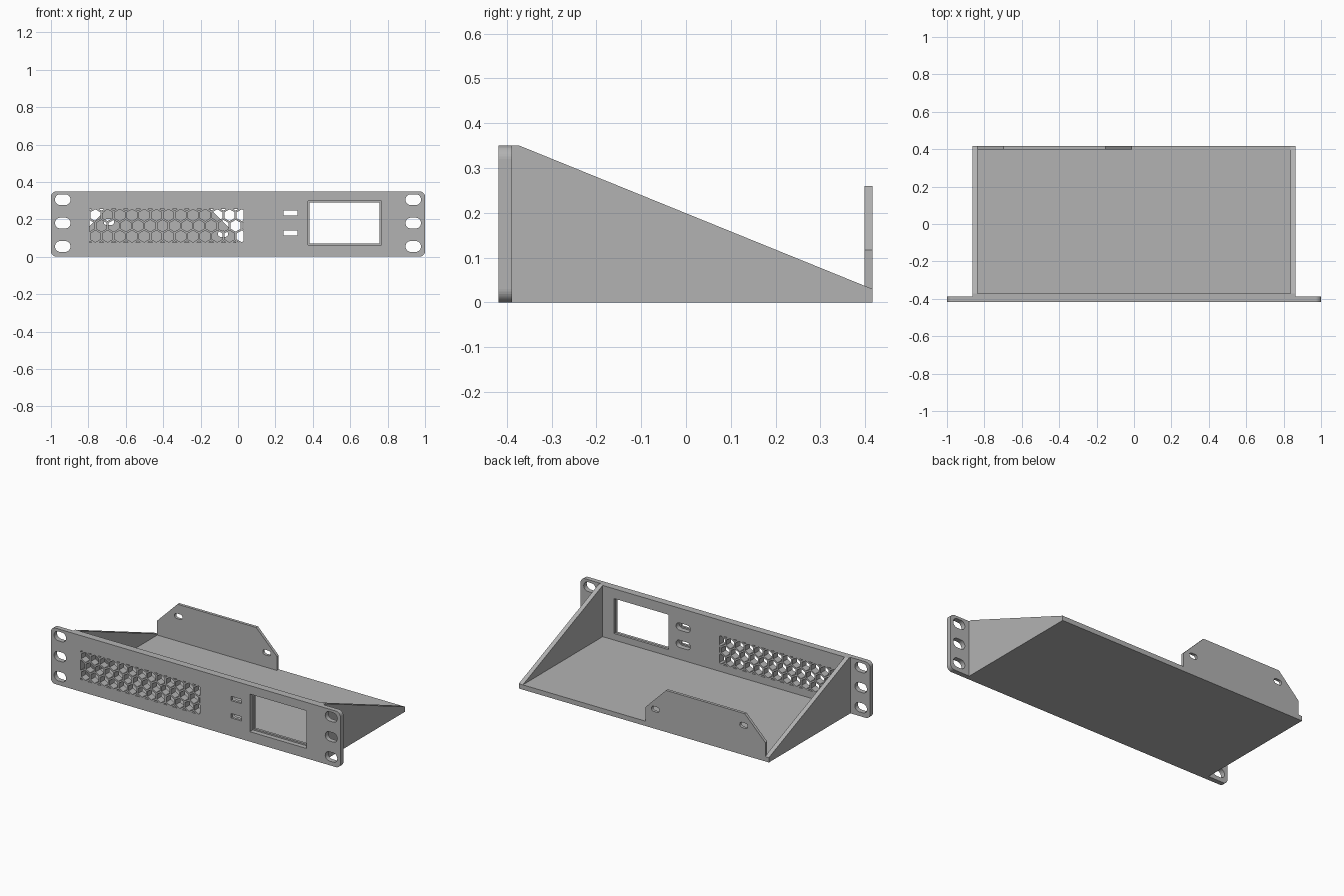
import bpy, bmesh, math
from mathutils import Vector

if "Cube" in bpy.data.objects:
    bpy.data.objects.remove(bpy.data.objects["Cube"], do_unlink=True)

grey = bpy.data.materials.new("plain grey")
grey.use_nodes = True
grey.diffuse_color = (0.45, 0.45, 0.45, 1)
grey.node_tree.nodes["Principled BSDF"].inputs["Base Color"].default_value = grey.diffuse_color

FRONT, EAR_BACK, INNER, BACK = -0.418, -0.388, -0.372, 0.416
OUT, IN, FLOOR, TOP = 0.864, 0.836, 0.03, 0.35


def prism(name, outlines, start, end, axis="y"):
    """Extrude one or more closed outlines along x or y."""
    bm = bmesh.new()
    for outline in outlines:
        if axis == "y":
            points = [Vector((a, start, b)) for a, b in outline]
            push = Vector((0, end - start, 0))
        else:
            points = [Vector((start, a, b)) for a, b in outline]
            push = Vector((end - start, 0, 0))
        face = bm.faces.new([bm.verts.new(p) for p in points])
        cap = bmesh.ops.extrude_face_region(bm, geom=[face], use_keep_orig=True)["geom"]
        bmesh.ops.translate(bm, vec=push, verts=[g for g in cap if isinstance(g, bmesh.types.BMVert)])
    bmesh.ops.recalc_face_normals(bm, faces=bm.faces)
    mesh = bpy.data.meshes.new(name)
    bm.to_mesh(mesh)
    bm.free()
    mesh.materials.append(grey)
    obj = bpy.data.objects.new(name, mesh)
    bpy.context.collection.objects.link(obj)
    return obj


def rect(x0, x1, z0, z1):
    return [(x0, z0), (x1, z0), (x1, z1), (x0, z1)]


def rounded(cx, cz, w, h, r, steps=8):
    """Rounded rectangle; a slot when r is half the height."""
    pts = []
    for i, (sx, sz) in enumerate([(1, 1), (-1, 1), (-1, -1), (1, -1)]):
        for k in range(steps + 1):
            a = (i + k / steps) * math.pi / 2
            pts.append((cx + sx * (w / 2 - r) + r * math.cos(a),
                        cz + sz * (h / 2 - r) + r * math.sin(a)))
    return pts


def slot(cx, cz, w, h):
    return rounded(cx, cz, w, h, h / 2 - 0.0005)


def boolean(obj, tool, operation="DIFFERENCE"):
    tool.hide_render = True
    mod = obj.modifiers.new("bool", "BOOLEAN")
    mod.operation, mod.solver, mod.object = operation, "EXACT", tool
    bpy.context.view_layer.update()
    result = bpy.data.meshes.new_from_object(obj.evaluated_get(bpy.context.evaluated_depsgraph_get()))
    obj.modifiers.clear()
    obj.data = result
    bpy.data.objects.remove(tool, do_unlink=True)


# Front panel with ears, thickened between the side walls
panel = prism("front_panel", [rounded(0, TOP / 2, 2, TOP, 0.03)], FRONT, EAR_BACK)
boolean(panel, prism("backing", [rect(-IN, IN, 0, TOP)], EAR_BACK - 0.01, INNER), "UNION")

# Ear slots, vent opening, stepped window and stepped connector slots
vent = (-0.795, 0.03, 0.075, 0.255)
ears = [slot(s * 0.937, z, 0.083, 0.058) for s in (-1, 1) for z in (0.055, 0.18, 0.305)]
ports = (0.127, 0.235)
cuts = [
    (ears + [rect(*vent), rect(0.383, 0.757, 0.071, 0.289)], FRONT - 0.1, INNER + 0.1),
    ([rect(0.374, 0.766, 0.062, 0.297)], FRONT - 0.1, EAR_BACK),
    ([rect(0.243, 0.317, z - 0.0135, z + 0.0135) for z in ports], FRONT - 0.1, INNER + 0.1),
    ([slot(0.28, z, 0.098, 0.045) for z in ports], FRONT + 0.015, INNER + 0.1),
]
for outlines, y0, y1 in cuts:
    boolean(panel, prism("cutter", outlines, y0, y1))

# Honeycomb vent grille
pitch, radius = 0.0652, 0.0315
row = pitch * math.sqrt(3) / 2
cells = []
for j in range(-1, 4):
    for i in range(-1, 14):
        cx = vent[0] + (i + 0.5 + 0.5 * (j % 2)) * pitch
        cz = 0.222 - j * row
        cells.append([(cx + radius * math.sin(k * math.pi / 3),
                       cz + radius * math.cos(k * math.pi / 3)) for k in range(6)])
grille = prism("vent_grille", [rect(*vent)], FRONT, INNER)
boolean(grille, prism("cutter", cells, FRONT - 0.1, INNER + 0.1))

# Floor and sloping side walls
prism("floor", [rect(-IN, IN, 0, FLOOR)], INNER, BACK)
profile = [(EAR_BACK, 0), (BACK, 0), (BACK, FLOOR), (INNER, TOP), (EAR_BACK, TOP)]
for side, s in (("right", -1), ("left", 1)):
    prism(side + "_wall", [profile], s * IN, s * OUT, "x")

# Rear mounting plate with clipped corners and two slots
x0, x1, top, cut = -0.84, -0.01, 0.26, 0.143
plate = prism("rear_plate", [[(x0, FLOOR - 0.01), (x1, FLOOR - 0.01), (x1, top - cut), (x1 - cut, top),
                              (x0 + cut, top), (x0, top - cut)]], BACK - 0.018, BACK)
boolean(plate, prism("cutter", [slot(-0.69, 0.185, 0.055, 0.032), slot(-0.08, 0.122, 0.055, 0.032)],
                     BACK - 0.1, BACK + 0.1))
